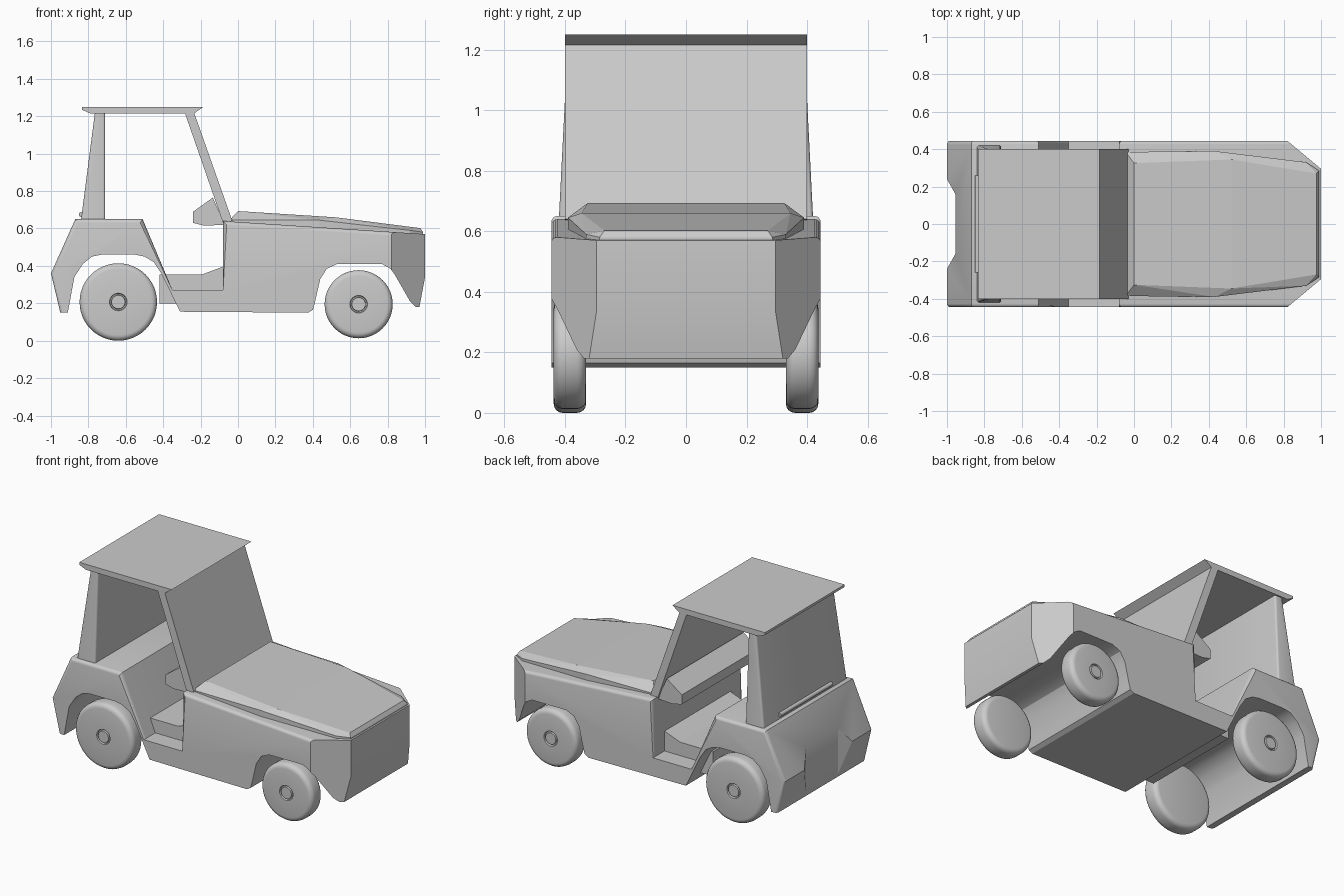
import bpy, bmesh, math
from mathutils import Vector, Matrix

cube = bpy.data.objects.get("Cube")
if cube:
    bpy.data.objects.remove(cube, do_unlink=True)

grey = bpy.data.materials.new("light_grey")
grey.use_nodes = True
COLOUR = (0.6, 0.6, 0.6, 1)
grey.diffuse_color = COLOUR
grey.node_tree.nodes["Principled BSDF"].inputs["Base Color"].default_value = COLOUR


def finish(bm, name, smooth=None):
    """Turn a bmesh into a named grey object."""
    bmesh.ops.recalc_face_normals(bm, faces=bm.faces)
    mesh = bpy.data.meshes.new(name)
    bm.to_mesh(mesh)
    bm.free()
    obj = bpy.data.objects.new(name, mesh)
    bpy.context.collection.objects.link(obj)
    mesh.materials.append(grey)
    if smooth:
        smooth_shade(obj, smooth)
    return obj


def activate(obj):
    bpy.ops.object.select_all(action="DESELECT")
    obj.select_set(True)
    bpy.context.view_layer.objects.active = obj


def smooth_shade(obj, degrees):
    activate(obj)
    bpy.ops.object.shade_smooth_by_angle(angle=math.radians(degrees))


def prism(points, low, high, axis="y"):
    """Extrude an outline in xz along y, or an outline in xy along z."""
    bm = bmesh.new()
    place = (lambda a, b, t: (a, t, b)) if axis == "y" else (lambda a, b, t: (a, b, t))
    base = bm.faces.new([bm.verts.new(place(a, b, low)) for a, b in points])
    out = bmesh.ops.extrude_face_region(bm, geom=[base])
    verts = [v for v in out["geom"] if isinstance(v, bmesh.types.BMVert)]
    shift = Vector(place(0, 0, high - low))
    bmesh.ops.translate(bm, verts=verts, vec=shift)
    bmesh.ops.recalc_face_normals(bm, faces=bm.faces)
    return bm


def cut(obj, cutter):
    cutter.hide_render = True
    mod = obj.modifiers.new("cut", "BOOLEAN")
    mod.operation = "DIFFERENCE"
    mod.solver = "EXACT"
    mod.object = cutter
    activate(obj)
    bpy.ops.object.modifier_apply(modifier=mod.name)
    bpy.data.objects.remove(cutter, do_unlink=True)


# Body: one side profile with wheel arches, rounded along the upper edges
W = 0.445
upper = [(-0.95, 0.15), (-1, 0.36), (-0.87, 0.65), (-0.51, 0.65), (-0.35, 0.27),
         (-0.08, 0.27), (-0.08, 0.64), (1, 0.57), (1, 0.34), (0.97, 0.18)]
front_arch = [(0.95, 0.18), (0.92, 0.21), (0.84, 0.35), (0.815, 0.385), (0.77, 0.41),
              (0.53, 0.41), (0.475, 0.385), (0.44, 0.33), (0.41, 0.2), (0.4, 0.165),
              (0.375, 0.15)]
rear_arch = [(-0.31, 0.155), (-0.41, 0.36), (-0.45, 0.42), (-0.5, 0.45), (-0.55, 0.46),
             (-0.73, 0.46), (-0.78, 0.45), (-0.83, 0.41), (-0.875, 0.34), (-0.91, 0.15)]
bm = prism(upper + front_arch + rear_arch, -W, W)
arch_points = set(front_arch + rear_arch)


def rounded(edge):
    ends = [(round(v.co.x, 4), round(v.co.z, 4)) for v in edge.verts]
    same_side = abs(edge.verts[0].co.y - edge.verts[1].co.y) < 0.01
    return same_side and not arch_points & set(ends) and max(e[1] for e in ends) > 0.3


bmesh.ops.bevel(bm, geom=[e for e in bm.edges if rounded(e)], offset=0.03,
                segments=4, profile=0.5, affect="EDGES", clamp_overlap=True)
body = finish(bm, "body")

# Chamfered nose corners and the recess in the tail
for side in (1, -1):
    corner = [(0.82, side * W), (1, side * 0.295), (1.1, side * 0.212),
              (1.1, side * 0.6), (0.634, side * 0.6)]
    cut(body, finish(prism(corner, 0, 0.8, "z"), "nose_cutter"))
notch = [(-1.1, 0.4), (-1, 0.24), (-0.955, 0.16),
         (-0.955, -0.16), (-1, -0.24), (-1.1, -0.4)]
cut(body, finish(prism(notch, 0, 0.8, "z"), "tail_cutter"))
smooth_shade(body, 28)

# Hood: faceted hull, mirrored across the middle
half = [(-0.045, 0.385, 0.61), (0.43, 0.39, 0.58), (0.92, 0.33, 0.56), (0.99, 0.285, 0.56),
        (-0.045, 0.385, 0.645), (0.43, 0.39, 0.645), (0.92, 0.33, 0.59), (0.99, 0.285, 0.58),
        (0, 0.325, 0.693), (0.52, 0.345, 0.66), (0.975, 0.27, 0.602)]
bm = bmesh.new()
for x, y, z in half:
    for side in (1, -1):
        bm.verts.new((x, side * y, z))
bmesh.ops.convex_hull(bm, input=bm.verts)
bmesh.ops.dissolve_limit(bm, angle_limit=0.01, verts=bm.verts, edges=bm.edges)
finish(bm, "hood")

# Cabin: floor, dashboard, windscreen and roof
finish(prism([(-0.42, 0.2), (-0.42, 0.355), (-0.19, 0.355), (-0.07, 0.4), (-0.07, 0.2)],
             -0.33, 0.33), "cabin_floor")
finish(prism([(-0.24, 0.63), (-0.24, 0.69), (-0.135, 0.765), (-0.07, 0.62), (-0.18, 0.615)],
             -0.385, 0.385), "dashboard")
finish(prism([(-0.285, 1.22), (-0.235, 1.22), (-0.03, 0.64), (-0.08, 0.63)],
             -0.4, 0.4), "windscreen")
finish(prism([(-0.835, 1.25), (-0.835, 1.235), (-0.79, 1.215), (-0.235, 1.215), (-0.185, 1.25)],
             -0.4, 0.4), "roof")

# Rear cab panel, flaring outwards at its base
bm = prism([(-0.84, 0.64), (-0.765, 1.22), (-0.71, 1.22), (-0.71, 0.64)], -0.42, 0.42)
for v in bm.verts:
    if v.co.z > 1:
        v.co.y *= 0.93
edges = [e for e in bm.edges if abs(e.verts[0].co.z - e.verts[1].co.z) > 0.3]
bmesh.ops.bevel(bm, geom=edges, offset=0.012, segments=4, profile=0.5, affect="EDGES")
finish(bm, "rear_cab_panel", 28)

# Grab bar at the base of the rear panel
bm = bmesh.new()
bmesh.ops.create_cone(bm, cap_ends=True, segments=12, radius1=0.013, radius2=0.013, depth=0.52,
                      matrix=Matrix.Translation((-0.838, 0, 0.675)) @ Matrix.Rotation(math.pi / 2, 4, "X"))
finish(bm, "rear_grab_bar", 40)


# Wheels: lathed tyre with a small ringed hub
def wheel(name, x, z, radius, side):
    inner, outer, r = 0.33, 0.437, 0.03
    outline = [(0, inner), (radius - r, inner)]
    for k in range(1, 5):
        a = k * math.pi / 8
        outline.append((radius - r + r * math.sin(a), inner + r - r * math.cos(a)))
    for k in range(5):
        a = k * math.pi / 8
        outline.append((radius - r + r * math.cos(a), outer - r + r * math.sin(a)))
    outline += [(0.047, outer), (0.044, outer - 0.012), (0.038, outer - 0.012),
                (0.036, outer), (0, outer)]
    bm = bmesh.new()
    verts = [bm.verts.new((x + a, side * b, z)) for a, b in outline]
    edges = [bm.edges.new(pair) for pair in zip(verts, verts[1:])]
    bmesh.ops.spin(bm, geom=verts + edges, cent=(x, 0, z), axis=(0, 1, 0),
                   angle=2 * math.pi, steps=48)
    bmesh.ops.remove_doubles(bm, verts=bm.verts, dist=0.0001)
    finish(bm, name, 30)


for side, label in ((1, "back"), (-1, "front")):
    wheel(f"drive_wheel_{label}", -0.64, 0.207, 0.207, side)
    wheel(f"steer_wheel_{label}", 0.645, 0.195, 0.182, side)
